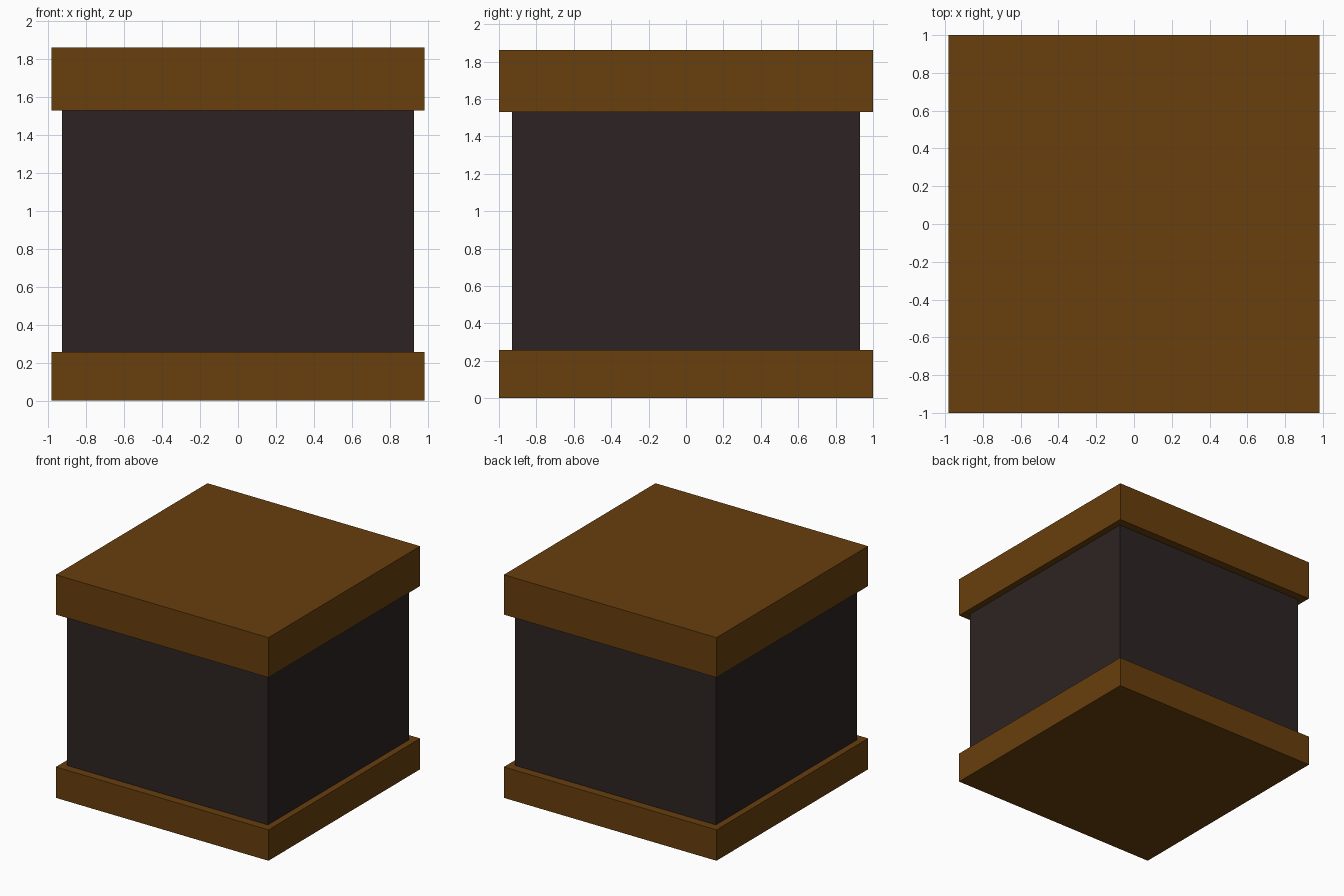
import bpy

if "Cube" in bpy.data.objects:
    bpy.data.objects.remove(bpy.data.objects["Cube"])


def material(name, rgb):
    m = bpy.data.materials.new(name)
    m.diffuse_color = (*rgb, 1)
    m.use_nodes = True
    m.node_tree.nodes["Principled BSDF"].inputs["Base Color"].default_value = m.diffuse_color
    return m


def box(name, half_x, half_y, z0, z1, mat):
    bpy.ops.mesh.primitive_cube_add(size=2, location=(0, 0, (z0 + z1) / 2))
    ob = bpy.context.object
    ob.name = name
    ob.scale = (half_x, half_y, (z1 - z0) / 2)
    bpy.ops.object.transform_apply(location=False, rotation=False, scale=True)
    ob.data.materials.append(mat)
    return ob


brown = material("brown wood", (0.138, 0.050, 0.004))
dark = material("dark charcoal", (0.026, 0.0176, 0.0168))

# Base slab, recessed body and overhanging lid
box("base", 0.982, 1.0, 0.0, 0.258, brown)
box("body", 0.928, 0.93, 0.258, 1.53, dark)
box("lid", 0.982, 1.0, 1.53, 1.863, brown)
